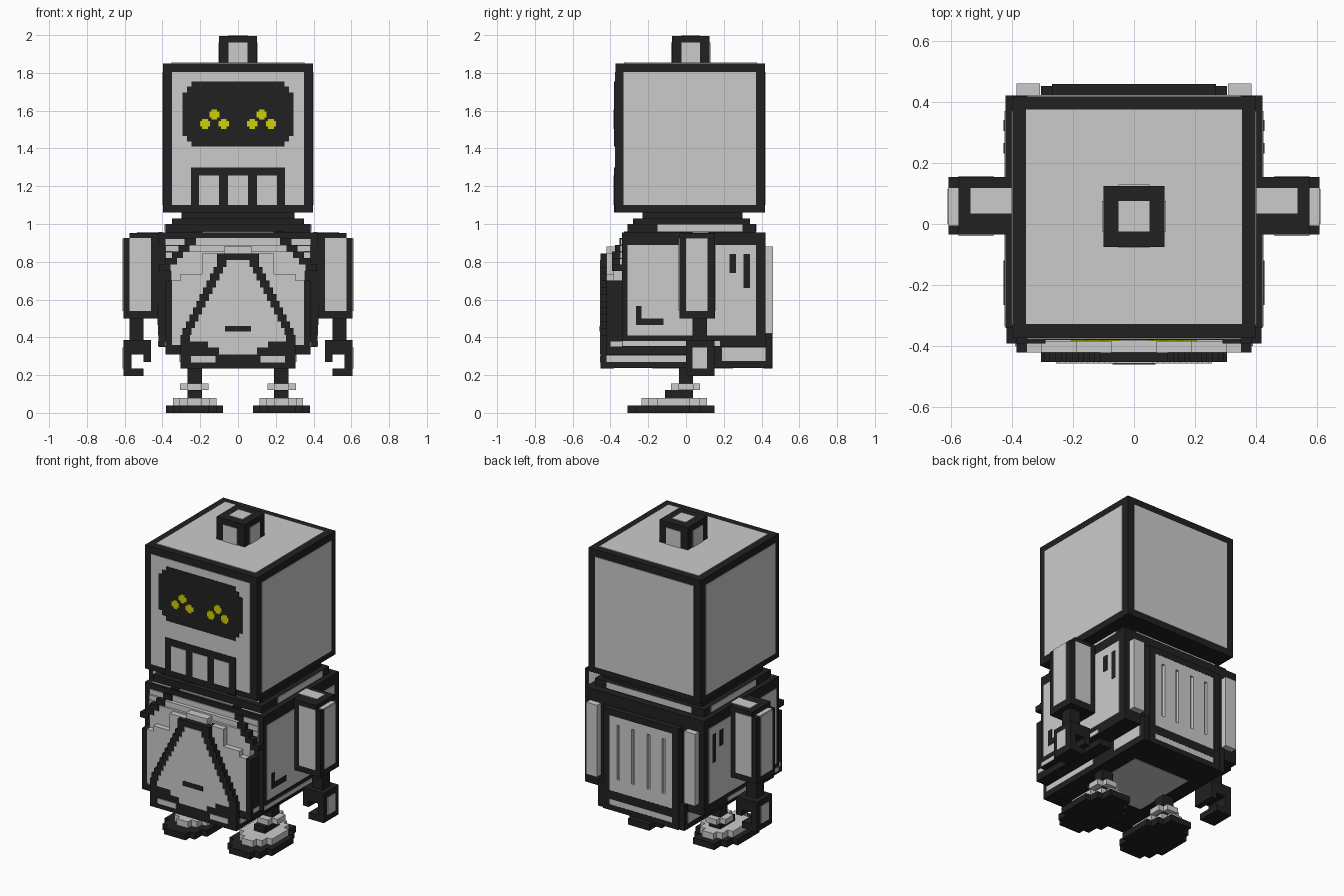
import bpy, bmesh


def material(name, rgb):
    m = bpy.data.materials.new(name)
    m.diffuse_color = (*rgb, 1)
    return m


MATS = [material("light grey", (0.6, 0.6, 0.6)),
        material("near black", (0.015, 0.015, 0.015)),
        material("yellow", (0.62, 0.62, 0.002))]
G, D, Y = 0, 1, 2
T = 0.004  # thickness of colour plates


def part(name, boxes, mirror=False):
    """One object made of coloured boxes (colour, x0, x1, y0, y1, z0, z1)."""
    bm = bmesh.new()
    for c, x0, x1, y0, y1, z0, z1 in boxes:
        spans = [(x0, x1), (-x1, -x0)] if mirror else [(x0, x1)]
        for a, b in spans:
            vs = bmesh.ops.create_cube(bm, size=1)["verts"]
            for v in vs:
                v.co = (a if v.co.x < 0 else b, y0 if v.co.y < 0 else y1,
                        z0 if v.co.z < 0 else z1)
            for f in {f for v in vs for f in v.link_faces}:
                f.material_index = c
    me = bpy.data.meshes.new(name)
    bm.to_mesh(me)
    bm.free()
    for m in MATS:
        me.materials.append(m)
    ob = bpy.data.objects.new(name, me)
    bpy.context.collection.objects.link(ob)
    return ob


def plate_x(c, x, y0, y1, z0, z1):
    return (c, x - T, x + T, y0, y1, z0, z1)


def plate_y(c, y, x0, x1, z0, z1):
    return (c, x0, x1, y - T, y + T, z0, z1)


# Head: dark cube with light inset panels
part("head", [
    (D, -.397, .397, -.373, .418, 1.06, 1.85),
    (G, -.353, .353, -.327, .375, 1.85 - T, 1.85 + T),
    plate_y(G, -.373, -.35, .35, 1.10, 1.805),
    plate_y(G, .418, -.35, .35, 1.10, 1.805),
    plate_x(G, .397, -.33, .37, 1.10, 1.805),
    plate_x(G, -.397, -.33, .37, 1.10, 1.805)])

# Visor with stepped corners
part("visor", [plate_y(D, -.376, -w, w, 1.582 - h, 1.582 + h)
               for w, h in ((.295, .115), (.27, .145), (.245, .173))])

# Eyes: three pixel dots each
dots = []
for x, z in ((.075, 1.53), (.125, 1.58), (.175, 1.53)):
    for w, h in ((.027, .015), (.015, .027)):
        dots.append(plate_y(Y, -.379, x - w, x + w, z - h, z + h))
        dots.append(plate_y(Y, -.379, x - .25 - w, x - .25 + w, z - h, z + h))
part("eyes", dots)

# Mouth grille
part("mouth", [plate_y(D, -.376, -.25, .25, 1.06, 1.30)] +
     [plate_y(G, -.379, x - .053, x + .053, 1.10, 1.257) for x in (-.153, 0, .153)])

# Knob on top of the head
part("head_knob", [
    (D, -.1, .1, -.075, .125, 1.84, 2.0 - T),
    (G, -.05, .05, -.025, .075, 1.95, 2.0),
    plate_y(G, -.075, -.05, .05, 1.85, 1.96),
    plate_y(G, .125, -.05, .05, 1.85, 1.96),
    plate_x(G, -.1, -.025, .075, 1.85, 1.96),
    plate_x(G, .1, -.025, .075, 1.85, 1.96)])

# Stepped neck with a light band
part("neck", [
    (D, -.30, .30, -.23, .30, 1.03, 1.06),
    (D, -.35, .35, -.275, .34, 1.0, 1.03),
    (D, -.385, .385, -.31, .37, .95, 1.0),
    (G, -.389, .389, -.15, .30, .96, .998),
    plate_y(G, .37, -.30, .30, .96, .998)])

# Torso with light side panels and dark marks
part("torso", [
    (D, -.42, .42, -.34, .42, .35, .955),
    (D, -.385, .385, -.42, .15, .31, .36)])
part("torso_side_panels", [
    plate_x(G, .42, -.31, .37, .41, .89),
    plate_x(G, .42, -.335, .18, .355, .38),
    (G, .34, .389, -.40, .15, .352, .378),
    plate_x(D, .423, .23, .265, .74, .84),
    plate_x(D, .423, .305, .34, .66, .84),
    plate_x(D, .423, -.265, -.12, .465, .50),
    plate_x(D, .423, -.265, -.235, .465, .565)], mirror=True)

# Chest: stair-stepped rows with a dark diagonal trim
chest, trim = [], []
for i in range(8):
    z, x = 1.03 - .035 * i, .12 + .034 * i
    y = max(-.385, -.275 - .024 * i)
    chest.append((G, -x, x, y, -.2, z - .035, z))
    trim.append((D, x, x + .06, y - .006, -.2, z - .035, z))
    outer = min(.385, .34 + .025 * i)
    if x + .06 < outer:
        trim.append((G, x + .06, outer, max(y, -.35), -.2, z - .035, z - T))
part("chest_steps", chest)
part("chest_trim", trim, mirror=True)

# Front shell arching around the belly panel
part("front_shell", [
    (G, -.355, .355, -.385, -.33, .35, .76),
    (G, -.075, .075, -.42, -.34, .80, .88),
    (G, -.19, .19, -.42, -.34, .73, .845),
    (G, -.305, .305, -.42, -.34, .69, .735),
    (G, -.35, .35, -.42, -.34, .345, .70)])
part("front_shell_edges", [(D, .35, .385, -.42, -.34, .345, .70)], mirror=True)

# Belly panel: tapering pixel rows, dark rim with light face
rim, face = [], []
for i in range(17):
    z = .845 - .036 * i
    w = min(.305, .11 + max(0, i - 1) * .0185)
    z0 = max(.235, z - .036)
    rim.append((D, -w, w, -.452, -.38, z0, z))
    if 1 <= i <= 12:
        face.append(plate_y(G, -.452, -(w - .05), w - .05, z0, z))
face += [plate_y(G, -.452, -.16, .16, .345, .379),
         plate_y(G, -.452, -.10, .10, .31, .345),
         plate_y(G, -.452, -.25, -.12, .267, .30),
         plate_y(G, -.452, .12, .25, .267, .30),
         plate_y(D, -.455, -.07, .07, .43, .46)]
part("belly_rim", rim)
part("belly_face", face)

# Base under the torso
part("base", [
    (D, -.305, .305, -.452, .452, .237, .40),
    (G, -.309, .309, -.42, 0, .27, .305),
    (G, -.309, .309, .19, .42, .275, .345),
    (G, -.20, .20, -.18, .25, .234, .24)])

# Back panel with grooved slats and two side pillars
SL = [-.22, -.17, -.15, -.065, -.045, .045, .065, .15, .17, .22]
slats = [(G, SL[0], SL[-1], .42, .437, .36, .84),
         (G, -.22, .22, .42, .457, .36, .44), (G, -.22, .22, .42, .457, .79, .84)]
slats += [(G, SL[k], SL[k + 1], .42, .457, .43, .80) for k in range(0, 10, 2)]
part("back_slats", slats)
part("back_frame", [
    (D, -.268, -.22, .41, .458, .235, .88), (D, .22, .268, .41, .458, .235, .88),
    (D, -.268, .268, .41, .458, .84, .88), (D, -.268, .268, .41, .458, .305, .36),
    (D, -.268, .268, .41, .458, .235, .27), (G, -.22, .22, .41, .457, .27, .305)])
part("back_pillars", [(G, .308, .385, .41, .46, .42, .88)], mirror=True)

# Arms
part("arms", [
    (D, .42, .575, -.035, .153, .50, .953),
    (D, .57, .607, -.035, .153, .50, .922),
    plate_y(G, -.035, .46, .575, .54, .925),
    plate_y(G, .153, .46, .575, .54, .925),
    plate_x(G, .607, 0, .115, .54, .922),
    (G, .575, .605, -.005, .118, .91, .925),
    (G, .40, .535, .035, .118, .95, .957),
    (D, .50, .575, .035, .11, .38, .51)], mirror=True)

# Claw hands
part("hands", [
    (D, .46, .607, 0, .15, .31, .385),
    (D, .565, .607, 0, .15, .195, .385),
    (D, .46, .50, 0, .15, .27, .32),
    (D, .50, .607, 0, .15, .195, .235),
    plate_x(G, .607, .035, .112, .235, .347)], mirror=True)

# Legs with ankle rings
part("legs", [
    (D, .19, .268, -.037, .037, .07, .24),
    (D, .19, .268, -.11, .037, .07, .12),
    (G, .155, .308, -.04, .04, .12, .155),
    (G, .19, .27, -.08, .075, .12, .155)], mirror=True)

# Feet: dark sole and light upper with stepped corners
part("feet", [
    (D, .08, .38, -.20, .02, 0, .04),
    (D, .115, .345, -.27, .08, 0, .04),
    (D, .155, .305, -.31, .15, 0, .04),
    (G, .115, .345, -.15, .02, .04, .08),
    (G, .15, .31, -.20, .075, .04, .08),
    (G, .19, .27, -.235, .11, .04, .08)], mirror=True)
